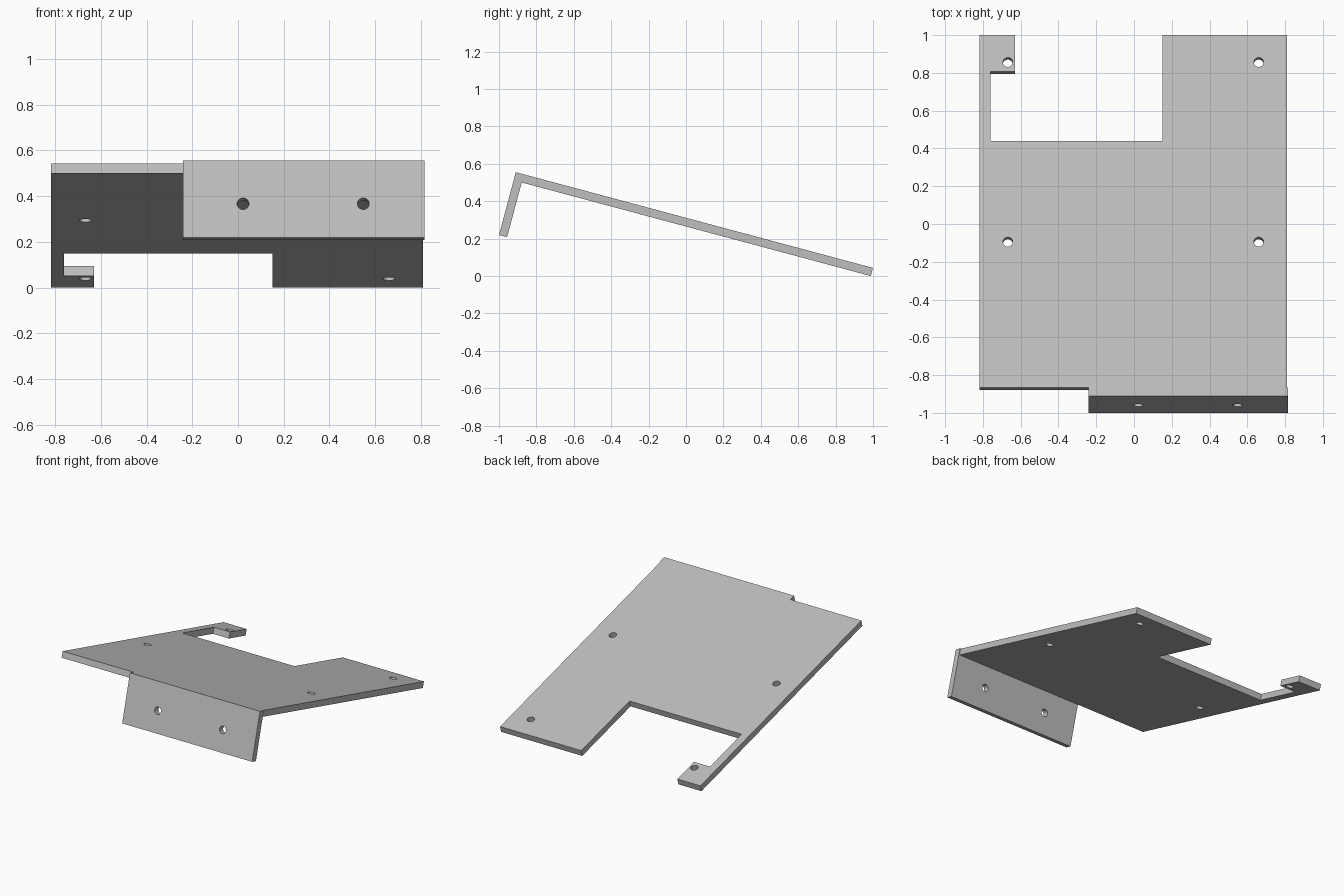
import bpy
import bmesh
from math import radians
from mathutils import Matrix, Vector

cube = bpy.data.objects.get("Cube")
if cube:
    bpy.data.objects.remove(cube)

THICK = 0.045
LENGTH = 1.977
# Frame of the sheet: origin on the top bend edge, y down the slope, z out of the sheet
TILT = Matrix.Translation((0, -0.91, 0.555)) @ Matrix.Rotation(radians(-15), 4, "X")

metal = bpy.data.materials.new("light grey metal")
metal.use_nodes = True
grey = (0.52, 0.52, 0.52, 1)
metal.diffuse_color = grey
metal.node_tree.nodes["Principled BSDF"].inputs["Base Color"].default_value = grey


def make_object(name, bm):
    bmesh.ops.recalc_face_normals(bm, faces=bm.faces)
    mesh = bpy.data.meshes.new(name)
    bm.to_mesh(mesh)
    bm.free()
    mesh.materials.append(metal)
    obj = bpy.data.objects.new(name, mesh)
    obj.matrix_world = TILT
    bpy.context.collection.objects.link(obj)
    return obj


def extrude_outline(name, points, depth):
    """Flat outline in the sheet's x-y plane, extruded down by depth."""
    bm = bmesh.new()
    face = bm.faces.new([bm.verts.new((x, y, 0)) for x, y in points])
    result = bmesh.ops.extrude_face_region(bm, geom=[face])
    moved = [v for v in result["geom"] if isinstance(v, bmesh.types.BMVert)]
    bmesh.ops.translate(bm, verts=moved, vec=(0, 0, -depth))
    return make_object(name, bm)


def drill(obj, centres, turn=Matrix.Identity(4)):
    """Cut round screw holes through the part."""
    bm = bmesh.new()
    for centre in centres:
        bmesh.ops.create_cone(bm, cap_ends=True, segments=32, radius1=0.026,
                              radius2=0.026, depth=0.2,
                              matrix=Matrix.Translation(Vector(centre)) @ turn)
    cutter = make_object(obj.name + "_hole_cutter", bm)
    cutter.hide_render = True
    cut = obj.modifiers.new("holes", "BOOLEAN")
    cut.operation = "DIFFERENCE"
    cut.solver = "EXACT"
    cut.object = cutter
    bpy.ops.object.select_all(action="DESELECT")
    bpy.context.view_layer.objects.active = obj
    obj.select_set(True)
    bpy.ops.object.modifier_apply(modifier=cut.name)
    bpy.data.objects.remove(cutter)
    bpy.ops.object.shade_smooth_by_angle(angle=radians(30))


# Sloping plate with the open notch and its small hooked arm
left, right = -0.817, 0.809
plate = extrude_outline("sloping_plate", [
    (left, THICK), (right, THICK), (right, LENGTH), (0.15, LENGTH),
    (0.15, 1.398), (-0.76, 1.398), (-0.76, 1.777), (-0.63, 1.777),
    (-0.63, LENGTH), (left, LENGTH)], THICK)
drill(plate, [(x, y, 0) for x in (-0.668, 0.66) for y in (0.844, 1.829)])

# Bent-down front flange, square to the plate
flange = extrude_outline("front_flange", [
    (-0.24, 0), (0.815, 0), (0.815, THICK), (-0.24, THICK)], 0.348)
drill(flange, [(x, 0, -0.195) for x in (0.022, 0.548)],
      Matrix.Rotation(radians(90), 4, "X"))
